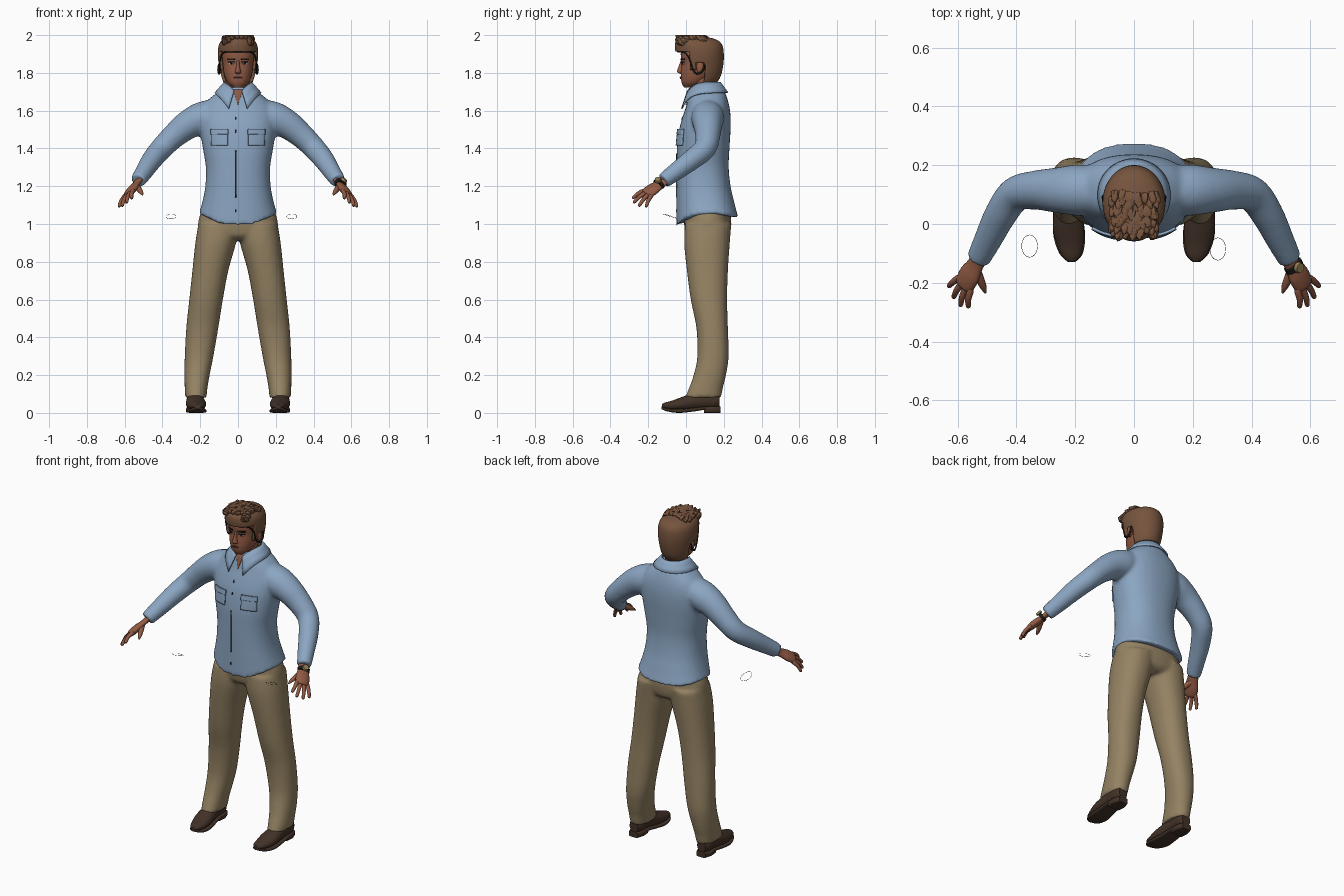
import bpy, bmesh, math, random
from mathutils import Vector, Matrix
from mathutils.bvhtree import BVHTree

random.seed(4)
if "Cube" in bpy.data.objects:
    bpy.data.objects.remove(bpy.data.objects["Cube"])


def material(name, rgb):
    mat = bpy.data.materials.new(name)
    mat.use_nodes = True
    mat.diffuse_color = (*rgb, 1)
    mat.node_tree.nodes["Principled BSDF"].inputs["Base Color"].default_value = (*rgb, 1)
    return mat


BLUE = material("shirt blue", (.26, .38, .54))
TAN = material("trouser tan", (.30, .225, .125))
SKIN = material("skin", (.29, .105, .058))
HAIR = material("hair brown", (.18, .088, .047))
SHOE = material("shoe brown", (.055, .032, .021))
DARK = material("near black", (.012, .011, .010))
LIP = material("lip", (.20, .055, .04))
WHITE = material("eye white", (.5, .45, .4))
BRASS = material("brass", (.30, .22, .10))


def spline(rows, steps):
    """Catmull-Rom resampling of rows of numbers."""
    rows = [Vector(r) for r in rows]
    out = []
    for i in range(len(rows) - 1):
        a, b = rows[max(i - 1, 0)], rows[i]
        c, d = rows[i + 1], rows[min(i + 2, len(rows) - 1)]
        for j in range(steps):
            t = j / steps
            out.append(b + (c - a) * (t / 2) + (a * 2 - b * 5 + c * 4 - d) * (t * t / 2)
                       + (b * 3 - a - c * 3 + d) * (t ** 3 / 2))
    return out + [rows[-1]]


def bridge(bm, rings, caps=True):
    rings = [[bm.verts.new(p) for p in ring] for ring in rings]
    n = len(rings[0])
    for low, high in zip(rings, rings[1:]):
        for i in range(n):
            bm.faces.new((low[i], low[(i + 1) % n], high[(i + 1) % n], high[i]))
    if caps:
        bm.faces.new(rings[0])
        bm.faces.new(rings[-1])


def loft(bm, rows, axis="Z", n=32, steps=4, power=2.0, shape=None, caps=True):
    """Rows: position, centre x, half width, low and high side of the third axis."""
    rings = []
    for pos, cx, rx, lo, hi in spline(rows, steps):
        ring = []
        for i in range(n):
            c, s = math.cos(math.tau * i / n), math.sin(math.tau * i / n)
            x = cx + rx * math.copysign(abs(c) ** (2 / power), c)
            v = (lo + hi) / 2 + (hi - lo) / 2 * math.copysign(abs(s) ** (2 / power), s)
            p = Vector((x, v, pos)) if axis == "Z" else Vector((x, pos, v))
            ring.append(shape(p, s) if shape else p)
        rings.append(ring)
    bridge(bm, rings, caps)


def tube(bm, rows, n=16, steps=4, normal=None, flat=1.0):
    """Rows: x, y, z, radius; optionally flattened along a normal."""
    pts = spline(rows, steps)
    rings = []
    for i, p in enumerate(pts):
        along = (pts[min(i + 1, len(pts) - 1)] - pts[max(i - 1, 0)]).to_3d()
        turn = along.to_track_quat("Z", "Y")
        ring = []
        for j in range(n):
            a = math.tau * j / n
            off = turn @ Vector((math.cos(a), math.sin(a), 0)) * max(p[3], .0005)
            if normal:
                off -= normal * off.dot(normal) * (1 - flat)
            ring.append(p.to_3d() + off)
        rings.append(ring)
    bridge(bm, rings)


def mirror(bm):
    copy = bmesh.ops.duplicate(bm, geom=bm.verts[:] + bm.edges[:] + bm.faces[:])["geom"]
    verts = [g for g in copy if isinstance(g, bmesh.types.BMVert)]
    bmesh.ops.scale(bm, vec=(-1, 1, 1), verts=verts)


def finish(name, bm, mat, fuse=0, thick=0, angle=50):
    bmesh.ops.recalc_face_normals(bm, faces=bm.faces[:])
    mesh = bpy.data.meshes.new(name)
    bm.to_mesh(mesh)
    bm.free()
    mesh.materials.append(mat)
    mesh.polygons.foreach_set("use_smooth", [True] * len(mesh.polygons))
    mesh.set_sharp_from_angle(angle=math.radians(angle))
    obj = bpy.data.objects.new(name, mesh)
    bpy.context.collection.objects.link(obj)
    if fuse:
        mod = obj.modifiers.new("fuse", "REMESH")
        mod.mode, mod.voxel_size, mod.use_smooth_shade = "VOXEL", fuse, True
        mod = obj.modifiers.new("relax", "SMOOTH")
        mod.factor, mod.iterations = .5, 6
    if thick:
        mod = obj.modifiers.new("thickness", "SOLIDIFY")
        mod.thickness, mod.offset = thick, 0
    return obj


def surface(obj):
    return BVHTree.FromObject(obj, bpy.context.evaluated_depsgraph_get())


def patch(name, tree, mat, x, z, w, h, style="box", both=False, lift=.002, n=10):
    """Thin plate laid over the front of a surface."""
    bm = bmesh.new()
    grid = []
    for i in range(n + 1):
        v = 2 * i / n - 1
        wide = {"box": 1, "round": math.sqrt(max(.01, 1 - v * v)), "vee": (v + 1) / 2 + .01}[style]
        row = []
        for j in range(n + 1):
            px, pz = x + w / 2 * wide * (2 * j / n - 1), z + h / 2 * v
            hit = tree.ray_cast(Vector((px, -1, pz)), Vector((0, 1, 0)))[0]
            row.append(bm.verts.new((px, (hit.y if hit else 0) - lift, pz)))
        grid.append(row)
    for a, b in zip(grid, grid[1:]):
        for j in range(n):
            bm.faces.new((a[j], a[j + 1], b[j + 1], b[j]))
    if both:
        mirror(bm)
    return finish(name, bm, mat, thick=lift)


# Shirt: sleeves and torso fused, with a curved hem
def hem(p, s):
    blend = min(1, max(0, (1.13 - p.z) / .075))
    p.z -= blend * (.07 * max(0, -s) ** 3 + .025 * max(0, s) ** 2)
    return p


bm = bmesh.new()
tube(bm, [(.10, .115, 1.585, .08), (.19, .115, 1.56, .087), (.265, .115, 1.525, .077),
          (.34, .115, 1.465, .066), (.405, .10, 1.40, .06), (.455, .03, 1.34, .055),
          (.495, -.05, 1.28, .048), (.53, -.12, 1.228, .041)], n=24)
mirror(bm)
loft(bm, [(1.055, 0, .207, -.05, .278), (1.12, 0, .188, -.05, .255), (1.2, 0, .173, -.05, .236),
          (1.3, 0, .17, -.05, .226), (1.4, 0, .186, -.048, .23), (1.5, 0, .2, -.036, .236),
          (1.57, 0, .2, -.017, .236), (1.62, 0, .185, 0, .23), (1.66, 0, .155, .01, .22),
          (1.70, 0, .105, .02, .205), (1.725, 0, .075, .03, .185)], n=48, power=2.3, shape=hem)
shirt = finish("shirt", bm, BLUE, fuse=.01)
cloth = surface(shirt)

# Shirt details: pockets with flaps, front seam, open neck
for side, label in ((1, "left"), (-1, "right")):
    patch(label + "_pocket", cloth, BLUE, side * .097, 1.455, .085, .08, lift=.008)
    patch(label + "_pocket_flap", cloth, BLUE, side * .097, 1.488, .09, .028, lift=.0095)
patch("front_seam", cloth, DARK, -.012, 1.265, .006, .25)
for z in (1.07, 1.49, 1.56):
    patch("front_button", cloth, DARK, -.012, z, .008, .018, style="round")
patch("open_neck", cloth, SKIN, 0, 1.67, .05, .08, style="vee", lift=.004)

# Collar: a folded strip whose front ends droop to points
bm = bmesh.new()
strip = []
for i in range(41):
    t = i / 20 - 1
    a, e = t * 2.85, abs(t) ** 6
    s, c = math.sin(a), math.cos(a)
    top = (.072 * s, .105 + (.075 + .025 * e) * c, 1.75 - .045 * e)
    low = (.12 * s * (1 + .4 * e), .105 + .115 * c - .017 * e, 1.695 - .085 * e)
    strip.append([bm.verts.new(Vector(top).lerp(Vector(low), k / 3)) for k in range(4)])
for a, b in zip(strip, strip[1:]):
    for k in range(3):
        bm.faces.new((a[k], b[k], b[k + 1], a[k + 1]))
finish("collar", bm, BLUE, thick=.008)

# Trousers: legs and hips fused
bm = bmesh.new()
loft(bm, [(.08, .223, .057, -.005, .187), (.13, .222, .06, .015, .195), (.2, .217, .067, .04, .212),
          (.3, .206, .076, .06, .226), (.45, .189, .085, .055, .222), (.6, .169, .089, .025, .218),
          (.75, .147, .095, .005, .222), (.9, .118, .108, -.01, .232), (1.0, .1, .11, -.005, .24)],
     power=2.2)
mirror(bm)
loft(bm, [(.915, 0, .1, .03, .2), (.94, 0, .19, 0, .23), (1.0, 0, .212, -.01, .24),
          (1.07, 0, .195, -.01, .235)], power=2.2)
finish("trousers", bm, TAN, fuse=.01)

# Shoes with soles and heels
bm = bmesh.new()
loft(bm, [(-.128, .212, .012, .026, .046), (-.11, .213, .031, .02, .055), (-.07, .217, .045, .012, .066),
          (-.02, .222, .053, .01, .085), (.04, .226, .048, .014, .105), (.1, .228, .043, .02, .115),
          (.15, .228, .042, .02, .11), (.178, .228, .028, .03, .1)], axis="Y", n=24)
mirror(bm)
finish("shoes", bm, SHOE)
bm = bmesh.new()
loft(bm, [(-.13, .212, .012, .02, .034), (-.1, .214, .04, .008, .025), (-.04, .22, .054, 0, .02),
          (.03, .225, .05, .006, .026), (.1, .228, .044, .016, .034), (.18, .228, .028, .02, .036)],
     axis="Y", n=24, power=4)
loft(bm, [(.095, .228, .04, 0, .035), (.14, .228, .044, 0, .035), (.182, .228, .03, 0, .035)],
     axis="Y", n=24, power=5)
mirror(bm)
finish("soles", bm, SHOE)

# Hands: flattened palm, four fingers and a thumb
bm = bmesh.new()
palm = Vector((.645, -.186, .742)).normalized()
tube(bm, [(.52, -.10, 1.24, .033), (.54, -.14, 1.21, .032), (.56, -.175, 1.185, .041),
          (.578, -.207, 1.162, .037), (.582, -.214, 1.157, .022)], normal=palm, flat=.5)
first, last = Vector((.557, -.228, 1.174)), Vector((.597, -.184, 1.15))
tips = [(.563, -.283, 1.135), (.59, -.278, 1.112), (.614, -.25, 1.094), (.63, -.212, 1.09)]
for i, tip in enumerate(tips):
    base, tip = first.lerp(last, i / 3), Vector(tip)
    root = base.lerp(Vector((.56, -.175, 1.185)), .4)
    bend = base.lerp(tip, .5) + palm * .006
    tube(bm, [(*root, .011), (*base, .012), (*bend, .0105), (*tip.lerp(bend, .1), .008), (*tip, .002)], n=10)
tube(bm, [(.54, -.15, 1.205, .016), (.525, -.185, 1.185, .015), (.512, -.215, 1.167, .011),
          (.505, -.235, 1.153, .003)], n=10)
mirror(bm)
finish("hands", bm, SKIN, angle=80)

# Wrist watch on the left arm
along = Vector((.4, -.75, -.53))
turn = along.to_track_quat("Z", "Y").to_matrix().to_4x4()
bm = bmesh.new()
spot = Vector((.543, -.143, 1.212))
tube(bm, [(*(spot - along * .009), .036), (*(spot + along * .009), .036)], steps=1, normal=palm, flat=.75)
finish("watch_strap", bm, DARK)
bm = bmesh.new()
face = palm.to_track_quat("Z", "Y").to_matrix().to_4x4()
bmesh.ops.create_cone(bm, cap_ends=True, segments=20, radius1=.019, radius2=.016, depth=.012,
                      matrix=Matrix.Translation(spot + palm * .03) @ face)
finish("watch_face", bm, BRASS)

# Head, nose, ears and neck
bm = bmesh.new()
loft(bm, [(1.722, 0, .026, -.01, .06), (1.745, 0, .052, -.022, .09), (1.775, 0, .068, -.027, .13),
          (1.81, 0, .078, -.027, .165), (1.85, 0, .083, -.023, .178), (1.9, 0, .087, -.028, .18),
          (1.94, 0, .08, -.02, .17), (1.97, 0, .055, .01, .14)], power=2.2)
loft(bm, [(1.795, 0, .012, -.032, 0), (1.803, 0, .017, -.045, 0), (1.815, 0, .014, -.046, 0),
          (1.84, 0, .009, -.037, 0), (1.87, 0, .008, -.026, 0)], n=16)
tube(bm, [(0, .11, 1.62, .07), (0, .1, 1.7, .062), (0, .085, 1.8, .06)], n=24)
for side in (1, -1):
    ear = Matrix.Translation((side * .093, .075, 1.83)) @ Matrix.Diagonal((.011, .02, .034, 1))
    bmesh.ops.create_uvsphere(bm, u_segments=16, v_segments=10, radius=1, matrix=ear)
head = finish("head", bm, SKIN)

# Face plates
skull = surface(head)
patch("eyes", skull, WHITE, .036, 1.85, .028, .011, style="round", both=True)
patch("irises", skull, DARK, .036, 1.85, .012, .011, style="round", both=True, lift=.004)
patch("eyelids", skull, DARK, .036, 1.857, .032, .004, both=True, lift=.004)
patch("eyebrows", skull, DARK, .037, 1.873, .04, .008, both=True, lift=.004)
patch("lips", skull, LIP, 0, 1.775, .046, .013, style="round", lift=.003)
patch("mouth_line", skull, DARK, 0, 1.776, .042, .002, lift=.005)

# Hair shell, open around the face and ears
bm = bmesh.new()
loft(bm, [(1.735, 0, .066, 0, .145), (1.78, 0, .083, -.03, .175), (1.84, 0, .094, -.045, .19),
          (1.9, 0, .1, -.048, .193), (1.945, 0, .095, -.052, .185), (1.97, 0, .076, -.045, .158),
          (1.985, 0, .04, -.02, .1)], n=72, steps=8)
bald = []
for f in bm.faces:
    m = f.calc_center_median()
    if not (m.z > 1.915 or (m.y > .02 and m.z > 1.855) or (.02 < m.y < .05 and m.z > 1.815)
            or (m.y > .098 and m.z > 1.737)):
        bald.append(f)
bmesh.ops.delete(bm, geom=bald, context="FACES")
hair = finish("hair", bm, HAIR, thick=.014)

# Short tufts swept forward over the crown
scalp = surface(hair)
bm = bmesh.new()
for i in range(90):
    x, y = random.uniform(-.075, .075), random.uniform(-.045, .1)
    hit = scalp.ray_cast(Vector((x, y, 3)), Vector((0, 0, -1)))[0]
    if hit:
        tip = hit + Vector((x * .15 + random.uniform(-.008, .008), -.022, random.uniform(.004, .02)))
        tip.y, tip.z = max(tip.y, -.06), min(tip.z, 1.999)
        tube(bm, [(*(hit - Vector((0, -.012, .008))), .014), (*hit.lerp(tip, .5), .012), (*tip, .001)], n=7, steps=2)
for v in bm.verts:
    v.co.z = min(v.co.z, 2.0)
finish("hair_tufts", bm, HAIR)

# Dark band along the hairline, curling under each ear
bm = bmesh.new()
tube(bm, [(0, -.043, 1.912, .004), (.045, -.036, 1.912, .004), (.08, -.005, 1.905, .004),
          (.094, .02, 1.87, .004), (.096, .035, 1.82, .004), (.1, .06, 1.795, .005),
          (.104, .09, 1.815, .006), (.102, .098, 1.85, .004)], n=8)
mirror(bm)
finish("hairline_band", bm, DARK)

# Two hair-thin loose hoops beside the hips
for x, y in ((-.355, -.075), (.285, -.085)):
    bm = bmesh.new()
    loop = [(x + .027 * math.cos(k * math.tau / 24), y + .038 * math.sin(k * math.tau / 24),
             1.04 - .013 * math.sin(k * math.tau / 24), .0008) for k in range(25)]
    tube(bm, loop, n=5, steps=1)
    finish("loose_hoop", bm, DARK)
